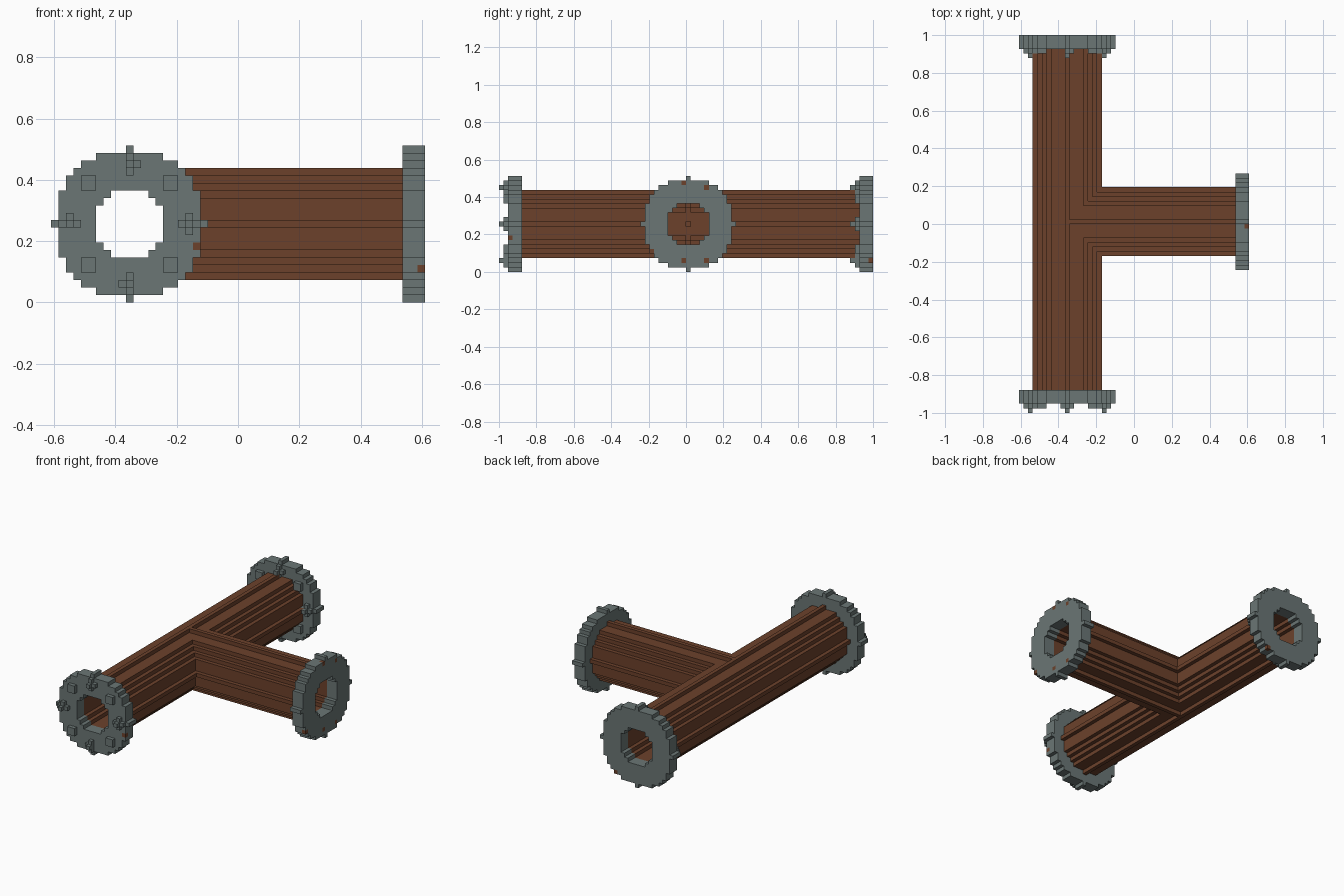
import bpy
import bmesh
from mathutils import Vector

if "Cube" in bpy.data.objects:
    bpy.data.objects.remove(bpy.data.objects["Cube"], do_unlink=True)

UNIT = 2 / 82                  # edge of one block
WIDTH, LENGTH = 50, 82         # whole fitting, in blocks
MID = 10                       # centre block of the main pipe (x and z)
SIDE_MID = 41                  # centre block of the side pipe (y)
REACH = range(-10, 11)


def make_material(name, color):
    mat = bpy.data.materials.new(name)
    mat.use_nodes = True
    mat.diffuse_color = color
    mat.node_tree.nodes["Principled BSDF"].inputs["Base Color"].default_value = color
    return mat


def ring(inner, outer):
    """Block offsets whose distance from the axis lies between two radii."""
    return {(i, j) for i in REACH for j in REACH
            if inner ** 2 <= i * i + j * j <= outer ** 2}


def build_blocks(name, cells, solid, mat):
    """Mesh the skin of some blocks where the whole solid is exposed."""
    bm = bmesh.new()
    verts = {}

    def vert(p):
        if p not in verts:
            x, y, z = p
            verts[p] = bm.verts.new(Vector((x - WIDTH / 2, y - LENGTH / 2, z)) * UNIT)
        return verts[p]

    for cell in cells:
        for axis in range(3):
            u, v = (axis + 1) % 3, (axis + 2) % 3
            for side in (0, 1):
                near = list(cell)
                near[axis] += 2 * side - 1
                if tuple(near) in solid:
                    continue
                corners = []
                for du, dv in ((0, 0), (1, 0), (1, 1), (0, 1)):
                    p = list(cell)
                    p[axis] += side
                    p[u] += du
                    p[v] += dv
                    corners.append(vert(tuple(p)))
                bm.faces.new(corners if side else corners[::-1])
    bmesh.ops.dissolve_limit(bm, angle_limit=0.02, verts=bm.verts[:], edges=bm.edges[:])
    mesh = bpy.data.meshes.new(name)
    bm.to_mesh(mesh)
    bm.free()
    mesh.materials.append(mat)
    obj = bpy.data.objects.new(name, mesh)
    bpy.context.collection.objects.link(obj)
    return obj


# Flange disc, whose radius leaves a small ridge at each quarter
disc = ring(5, 10)

# Raised fittings: square bolts and cross-shaped handles
low = {(sx * a, sz * b) for sx in (-1, 1) for sz in (-1, 1)
       for a in (5, 6) for b in (5, 6)}
high = set()
for dx, dz in ((1, 0), (0, 1), (-1, 0), (0, -1)):
    low |= {(dx * r, dz * r) for r in (7, 8, 9)}
    low.add((dx * 8 + dz, dz * 8 - dx))
    high.add((dx * 8, dz * 8))
low.add((8, 1))


def end_flange(start):
    """Flange across the main pipe, with fittings on its front."""
    layers = ((high, (0,)), (low, (1,)), (disc, (2, 3, 4)))
    return {(MID + i, start + y, MID + j)
            for shape, depths in layers for y in depths for i, j in shape}


front_flange = end_flange(0)
back_flange = end_flange(LENGTH - 5)
side_flange = {(x, SIDE_MID + i, MID + j)
               for x in range(WIDTH - 3, WIDTH) for i, j in disc}

# Hollow pipes joined in a T, with a rounded hollow where they meet
outer, bore = ring(0, 7), ring(0, 4.9)
main_span = range(5, LENGTH - 3)
side_span = range(MID, WIDTH - 3)


def main_run(shape):
    return {(MID + i, y, MID + j) for y in main_span for i, j in shape}


def side_run(shape):
    return {(x, SIDE_MID + i, MID + j) for x in side_span for i, j in shape}


hollow = {(MID + i, SIDE_MID + k, MID + j) for i in REACH for j in REACH
          for k in REACH if i * i + j * j + k * k <= 25}
pipe = (main_run(outer) | side_run(outer)) - main_run(bore) - side_run(bore) - hollow
pipe -= front_flange | back_flange | side_flange

# Single rusted blocks on the flanges
rust = {(MID + 9, 2, MID - 3), (MID + 6, LENGTH - 1, MID - 8)}
rust |= {(WIDTH - 1, SIDE_MID + i, MID + j)
         for i, j in ((-8, -6), (-1, 9), (4, 8), (-1, -8), (4, -8))}

brown = make_material("rusty brown", (0.150, 0.053, 0.024, 1))
grey = make_material("steel grey", (0.145, 0.182, 0.178, 1))

solid = pipe | front_flange | back_flange | side_flange
build_blocks("tee_pipe", pipe, solid, brown)
build_blocks("rust_spots", rust, solid, brown)
build_blocks("front_flange", front_flange - rust, solid, grey)
build_blocks("back_flange", back_flange - rust, solid, grey)
build_blocks("side_flange", side_flange - rust, solid, grey)
